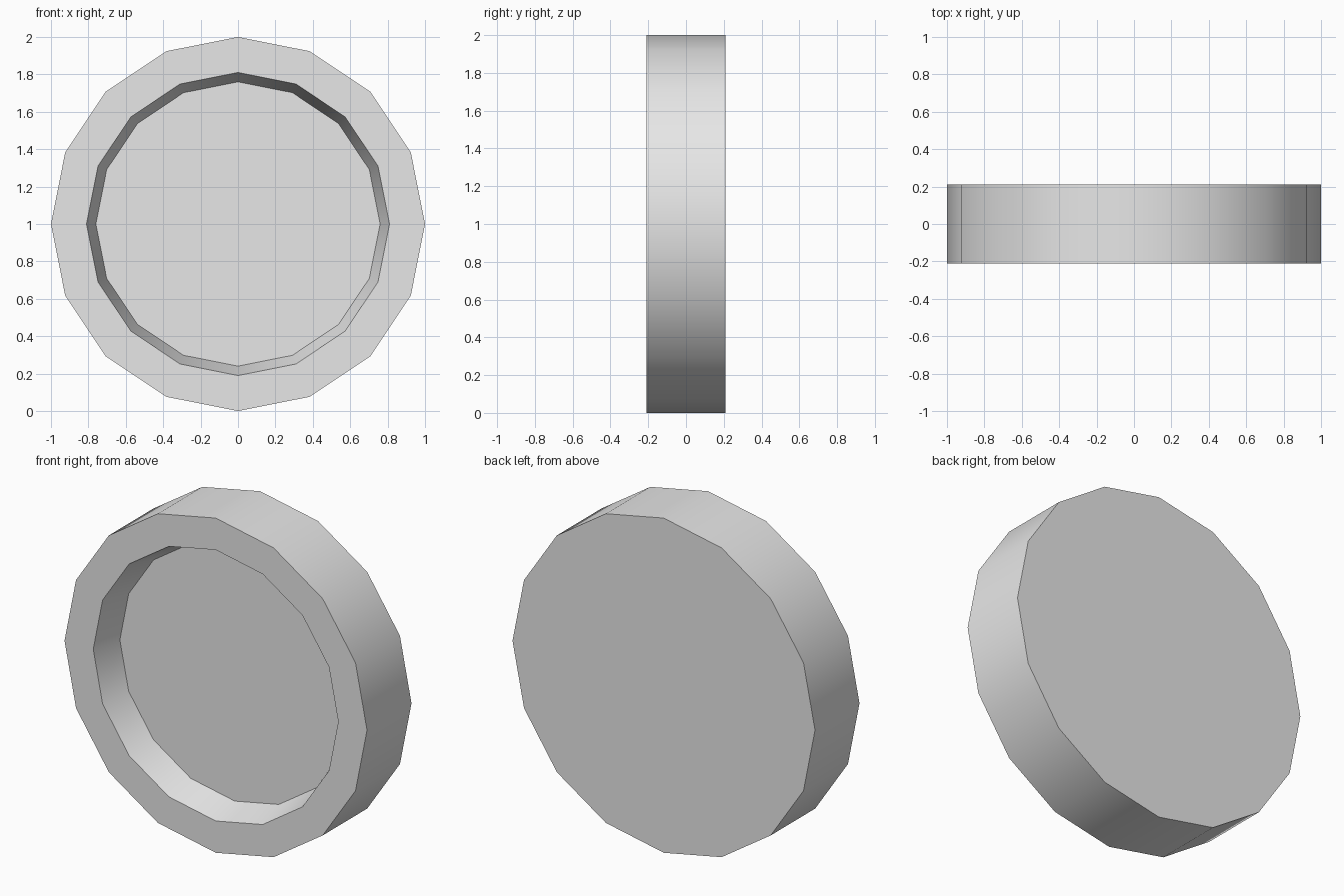
import bpy, bmesh, math

if "Cube" in bpy.data.objects:
    bpy.data.objects.remove(bpy.data.objects["Cube"])

SIDES = 16
HALF = 0.21      # half of the thickness
RECESS = 0.18    # depth of the front recess

grey = bpy.data.materials.new("light grey")
grey.diffuse_color = (0.8, 0.8, 0.8, 1)
grey.use_nodes = True
grey.node_tree.nodes["Principled BSDF"].inputs["Base Color"].default_value = grey.diffuse_color

# Profile from the back face round to the recess floor: (radius, y)
profile = [(1.0, HALF), (1.0, -HALF), (0.81, -HALF), (0.76, -HALF + RECESS)]

bm = bmesh.new()


def ring(radius, y):
    """Sixteen-sided ring standing upright, with a corner at the top."""
    angles = [2 * math.pi * i / SIDES for i in range(SIDES)]
    return [bm.verts.new((radius * math.sin(a), y, 1 + radius * math.cos(a)))
            for a in angles]


rings = [ring(r, y) for r, y in profile]

# Outer wall, front rim and sloped recess wall
for a, b in zip(rings, rings[1:]):
    for i in range(SIDES):
        j = (i + 1) % SIDES
        bm.faces.new((a[i], a[j], b[j], b[i]))

# Back face and recess floor
bm.faces.new(rings[0])
bm.faces.new(rings[-1])
bmesh.ops.recalc_face_normals(bm, faces=bm.faces)

mesh = bpy.data.meshes.new("recessed_disc")
bm.to_mesh(mesh)
bm.free()
mesh.materials.append(grey)

disc = bpy.data.objects.new("recessed_disc", mesh)
bpy.context.collection.objects.link(disc)
bpy.context.view_layer.objects.active = disc
disc.select_set(True)
bpy.ops.object.shade_smooth_by_angle(angle=math.radians(30))
